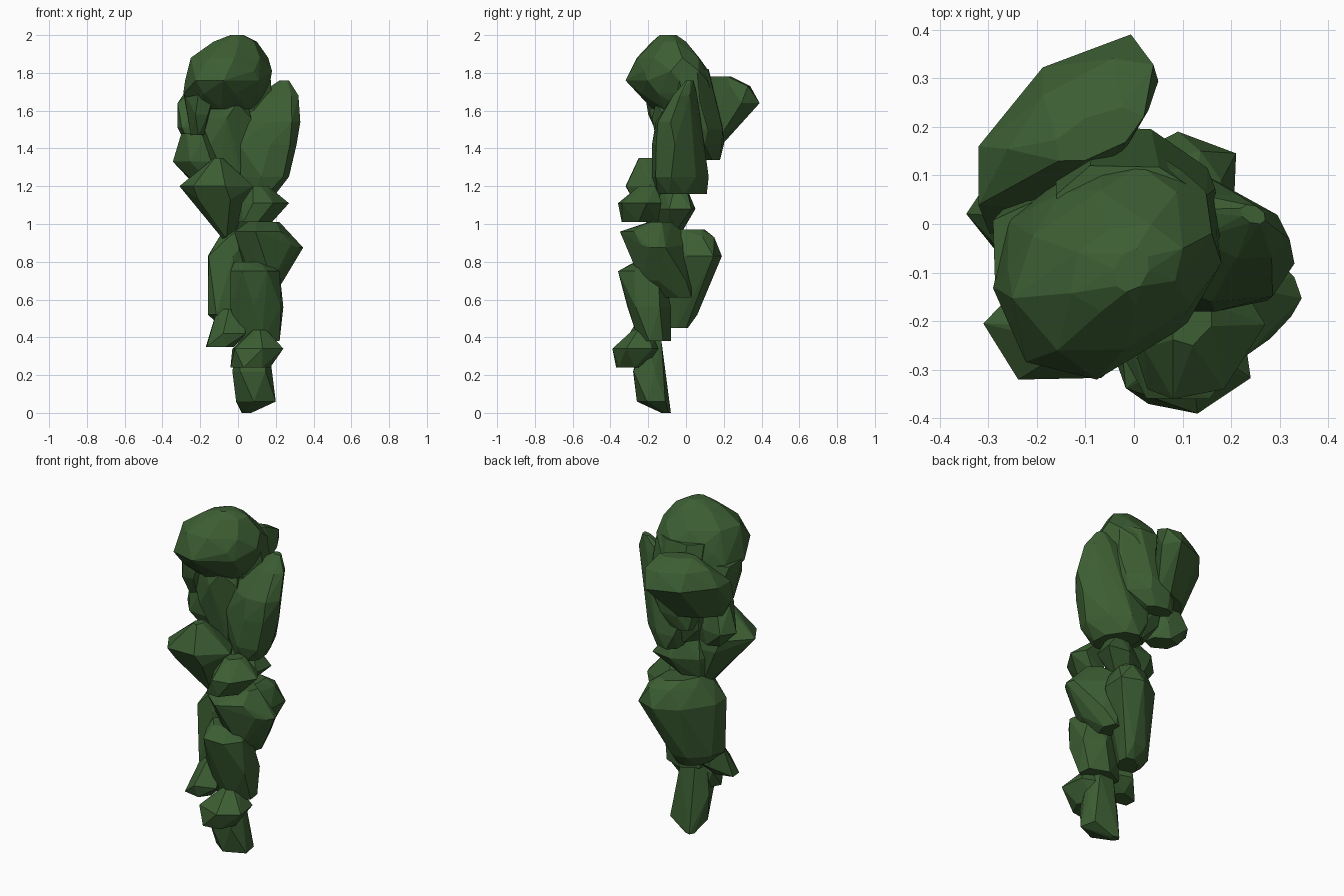
import bpy
import bmesh
import math
import random

random.seed(11)

default_cube = bpy.data.objects.get("Cube")
if default_cube:
    bpy.data.objects.remove(default_cube, do_unlink=True)

# One flat leaf colour for everything
LEAF_COLOUR = (0.045, 0.112, 0.033, 1.0)
leaf_green = bpy.data.materials.new("leaf_green")
leaf_green.use_nodes = True
leaf_green.diffuse_color = LEAF_COLOUR
leaf_green.node_tree.nodes["Principled BSDF"].inputs["Base Color"].default_value = LEAF_COLOUR


def stretch(values, low, high):
    """Rescale values so that they exactly span low to high."""
    smallest, largest = min(values), max(values)
    return [low + (value - smallest) / (largest - smallest) * (high - low) for value in values]


def section_points(height, left, right, front, back, sides, skew):
    """One irregular polygon filling the extents; skew draws it out along a diagonal."""
    phase = random.uniform(0, math.tau)
    angles = [phase + math.tau * (side + random.uniform(-0.12, 0.12)) / sides for side in range(sides)]
    across = stretch([math.cos(angle) for angle in angles], left, right)
    along = stretch([math.sin(angle + skew) for angle in angles], front, back)
    return [(x, y, height) for x, y in zip(across, along)]


def leaf_clump(name, *sections, sides=6, skew=0.0):
    """Faceted clump: convex skin over sections (height, left, right, front, back)."""
    mesh = bpy.data.meshes.new(name)
    shape = bmesh.new()
    for section in sections:
        for point in section_points(*section, sides, skew):
            shape.verts.new(point)
    hull = bmesh.ops.convex_hull(shape, input=shape.verts)
    unused = {item for item in hull["geom_interior"] + hull["geom_unused"]
              if isinstance(item, bmesh.types.BMVert)}
    bmesh.ops.delete(shape, geom=list(unused), context="VERTS")
    bmesh.ops.dissolve_limit(shape, angle_limit=math.radians(4),
                             verts=shape.verts, edges=shape.edges)
    bmesh.ops.recalc_face_normals(shape, faces=shape.faces)
    shape.to_mesh(mesh)
    shape.free()
    mesh.materials.append(leaf_green)
    clump = bpy.data.objects.new(name, mesh)
    bpy.context.scene.collection.objects.link(clump)
    return clump


# Upper canopy
leaf_clump("crown_clump",
           (2.0, -.04, .03, -.14, -.05),
           (1.965, -.13, .1, -.18, .0),
           (1.88, -.25, .16, -.26, .07),
           (1.81, -.26, .18, -.29, .12),
           (1.76, -.28, .17, -.32, .13),
           (1.69, -.29, .16, -.25, .14),
           (1.61, -.23, .1, -.18, .1), sides=8, skew=.25)
leaf_clump("crown_edge_clump",
           (1.7, -.29, -.12, -.22, .05),
           (1.58, -.27, -.15, -.2, .05),
           (1.47, -.25, -.18, -.15, .0), skew=-.3)
leaf_clump("crown_rear_clump",
           (1.82, -.16, .17, -.1, .12),
           (1.65, -.16, .18, -.08, .16),
           (1.5, -.16, .17, -.06, .2),
           (1.42, -.15, .13, -.04, .2),
           (1.34, -.14, .02, .08, .18), sides=8, skew=-.2)
leaf_clump("back_clump",
           (1.78, -.16, .02, .13, .24),
           (1.73, -.26, .04, .1, .34),
           (1.64, -.32, .05, .03, .39),
           (1.51, -.32, -.01, -.02, .25),
           (1.43, -.28, -.03, .0, .2), sides=7, skew=.65)
leaf_clump("left_side_clump",
           (1.76, .22, .27, .0, .04),
           (1.68, .1, .32, -.07, .06),
           (1.54, -.04, .33, -.16, .08),
           (1.42, -.08, .31, -.18, .1),
           (1.25, -.04, .27, -.18, .12),
           (1.16, .01, .2, -.15, .11), sides=8, skew=-.35)
leaf_clump("inner_clump",
           (1.64, -.16, .05, -.16, .02),
           (1.56, -.22, .07, -.18, .05),
           (1.42, -.2, .0, -.15, .07),
           (1.3, -.15, .05, -.13, .08),
           (1.2, -.07, .05, -.1, .05))
leaf_clump("right_side_clump",
           (1.48, -.3, -.1, -.1, .06),
           (1.33, -.345, -.08, -.1, .1),
           (1.24, -.26, -.1, -.06, .08), skew=-.3)

# Narrow middle
leaf_clump("pointed_clump",
           (1.35, -.13, -.08, -.25, -.18),
           (1.2, -.31, .08, -.32, -.06),
           (1.13, -.25, .06, -.28, -.05),
           (.92, -.08, -.03, -.16, -.08), skew=.25)
leaf_clump("middle_front_clump",
           (1.2, .08, .16, -.25, -.15),
           (1.11, .02, .27, -.36, -.13),
           (1.01, .0, .18, -.34, -.15), skew=.3)
leaf_clump("middle_back_clump",
           (1.2, -.04, .13, -.12, .0),
           (1.08, -.1, .2, -.17, .05),
           (.96, -.08, .08, -.13, -.02), skew=.4)

# Lower canopy
leaf_clump("lower_left_clump",
           (1.01, .05, .22, -.2, -.08),
           (.96, -.02, .24, -.35, -.02),
           (.89, .0, .29, -.31, .0),
           (.875, .26, .345, -.19, -.1),
           (.7, .06, .24, -.24, .03),
           (.61, .08, .18, -.13, .03))
leaf_clump("lower_back_clump",
           (.97, -.06, .13, -.15, .1),
           (.93, -.1, .18, -.18, .15),
           (.83, -.16, .21, -.2, .19),
           (.52, -.16, .08, -.2, .06),
           (.45, -.08, .06, -.14, .01), sides=8, skew=.5)
leaf_clump("lower_front_clump",
           (.8, -.02, .14, -.27, -.14),
           (.75, -.04, .22, -.36, -.12),
           (.56, -.04, .24, -.31, -.08),
           (.38, .0, .22, -.25, -.08))

# Tail
leaf_clump("tail_right_clump",
           (.55, -.11, .02, -.22, -.12),
           (.42, -.14, .04, -.3, -.1),
           (.35, -.17, -.02, -.28, -.17), sides=5)
leaf_clump("tail_front_clump",
           (.44, .08, .15, -.28, -.18),
           (.34, -.03, .24, -.39, -.13),
           (.24, -.04, .17, -.37, -.18))
leaf_clump("tail_tip",
           (.38, .0, .16, -.24, -.13),
           (.22, -.03, .18, -.28, -.11),
           (.06, -.01, .2, -.26, -.09),
           (.0, .02, .07, -.13, -.08), sides=5)
